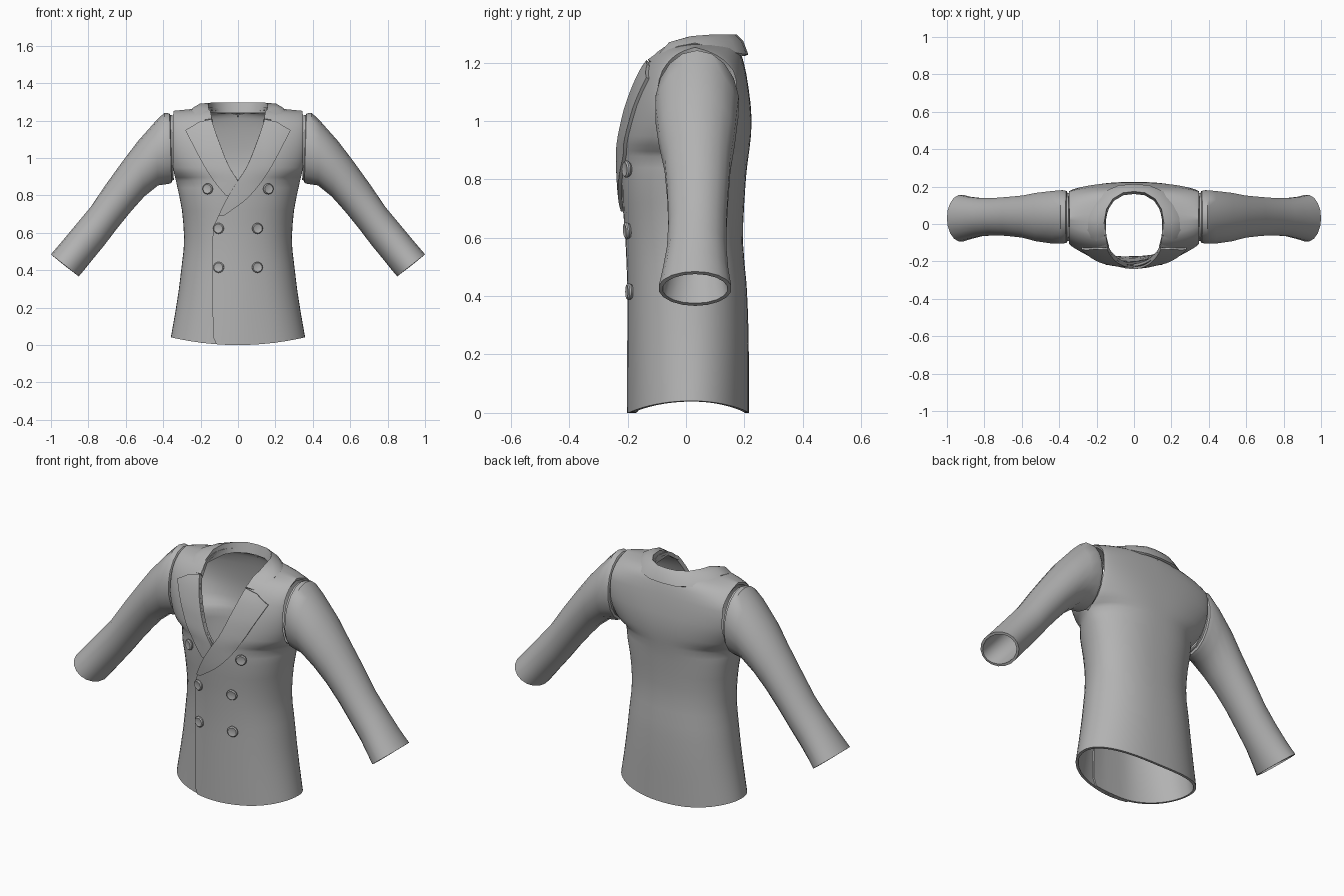
import bpy, bmesh, math
from mathutils import Vector

if "Cube" in bpy.data.objects:
    bpy.data.objects.remove(bpy.data.objects["Cube"])

cloth = bpy.data.materials.new("grey_cloth")
cloth.diffuse_color = (0.45, 0.45, 0.45, 1)
cloth.use_nodes = True
cloth.node_tree.nodes["Principled BSDF"].inputs["Base Color"].default_value = cloth.diffuse_color


def curve(*pts):
    """Smooth monotone interpolation through (key, value) points."""
    k = [p[0] for p in pts]
    v = [p[1] for p in pts]
    d = [(v[i + 1] - v[i]) / (k[i + 1] - k[i]) for i in range(len(k) - 1)]
    m = [d[0]] + [0 if a * b <= 0 else 2 * a * b / (a + b) for a, b in zip(d, d[1:])] + [d[-1]]

    def f(z):
        if z <= k[0]:
            return v[0]
        if z >= k[-1]:
            return v[-1]
        i = max(j for j in range(len(k) - 1) if k[j] <= z)
        h = k[i + 1] - k[i]
        t = (z - k[i]) / h
        return ((2*t**3 - 3*t*t + 1) * v[i] + (t**3 - 2*t*t + t) * h * m[i]
                + (3*t*t - 2*t**3) * v[i + 1] + (t**3 - t*t) * h * m[i + 1])
    return f


# body measurements by height
half_w = curve((0, .352), (.2, .322), (.4, .297), (.56, .281), (.7, .29), (.88, .325), (.95, .34), (1.1, .343), (1.245, .343))
front_y = curve((0, -.187), (.4, -.186), (.6, -.193), (.8, -.211), (.9, -.214), (1, -.202), (1.1, -.172),
                (1.18, -.13), (1.23, -.075), (1.24, -.03), (1.245, .03))
back_y = curve((0, .208), (.2, .208), (.4, .203), (.6, .188), (.8, .198), (1, .218), (1.1, .207),
               (1.2, .182), (1.225, .16), (1.24, .1), (1.245, .03))
arm_f = curve((0, .02), (.8, .03), (.88, .03), (.92, -.05), (.97, -.085), (1.05, -.1), (1.15, -.085),
              (1.2, -.055), (1.23, -.015), (1.245, .03))
arm_b = curve((0, .02), (.8, .03), (.88, .03), (.92, .1), (.97, .14), (1.05, .17), (1.15, .165),
              (1.2, .13), (1.23, .08), (1.245, .03))
front_edge = curve((0, -.115), (.03, -.133), (.55, -.135), (.64, -.125), (.7, -.1), (.8, -.05), (.88, 0),
                   (.95, .045), (1.07, .095), (1.2, .14), (1.245, .152))
back_edge = curve((0, 0), (1.2, 0), (1.225, .07), (1.24, .13), (1.245, .152))
lapel_edge = curve((.685, -.085), (.785, .05), (.925, .16), (1.06, .235), (1.147, .28))


def body_y(x, z, mid, arm):
    e = .5 + .3 * min(1, max(0, (z - .8) / .2))
    r = min(1, abs(x) / half_w(z))
    return arm(z) + (mid(z) - arm(z)) * (1 - r ** 2.4) ** e


def lift(x, z):
    """Shoulder slope at the top, curved hem at the bottom."""
    return (max(0, z - 1) / .245 * .1 * (.345 - abs(x))
            + .04 * (x / half_w(z)) ** 2 * max(0, 1 - z / .3))


def overlap(x):
    """How far the wrapped-over front stands off, fading out towards its side."""
    return .008 * min(1, max(0, (.12 - x) / .12))


def front_at(x, z):
    return body_y(x, z - lift(x, z), front_y, arm_f)


def grid(bm, rows, closed=False):
    vs = [[bm.verts.new(p) for p in r] for r in rows]
    for a, b in zip(vs, vs[1:]):
        n = len(a)
        for i in range(n if closed else n - 1):
            j = (i + 1) % n
            bm.faces.new((a[i], a[j], b[j], b[i]))


def finish(bm, name, thick=0.0, angle=40):
    bmesh.ops.remove_doubles(bm, verts=bm.verts, dist=.0008)
    bmesh.ops.recalc_face_normals(bm, faces=bm.faces)
    me = bpy.data.meshes.new(name)
    bm.to_mesh(me)
    bm.free()
    me.materials.append(cloth)
    ob = bpy.data.objects.new(name, me)
    bpy.context.collection.objects.link(ob)
    bpy.ops.object.select_all(action='DESELECT')
    ob.select_set(True)
    bpy.context.view_layer.objects.active = ob
    if thick:
        mod = ob.modifiers.new("thickness", 'SOLIDIFY')
        mod.thickness = thick
        mod.offset = 0
        bpy.ops.object.modifier_apply(modifier=mod.name)
    bpy.ops.object.shade_smooth_by_angle(angle=math.radians(angle))
    return ob


# torso: two front panels that overlap, and the back
ROWS = [0, .04, .08, .15, .22, .3, .37, .44, .51, .58, .65, .72, .8, .84, .88, .9, .92, .95, 1, 1.05, 1.1,
        1.14, 1.17, 1.19, 1.205, 1.217, 1.227, 1.234, 1.24, 1.243, 1.245]
N = 16
bm = bmesh.new()
for s in (1, -1):
    for mid, arm, edge in ((front_y, arm_f, front_edge), (back_y, arm_b, back_edge)):
        rows = []
        for z in ROWS:
            front = edge is front_edge
            x0 = edge(z + lift(.13, z)) if front and .1 < z < 1.2 else edge(z)
            row = []
            for i in range(N + 1):
                x = x0 + (half_w(z) - x0) * math.sin(math.pi / 2 * i / N)
                y = body_y(x, z, mid, arm)
                if front and z < .95:
                    y -= s * overlap(x) * min(1, (.95 - z) / .1)
                row.append((s * x, y, z + lift(x, z)))
            rows.append(row)
        grid(bm, rows)
finish(bm, "jacket_body", .014)

# lapels draped on the chest
for s, zmin, name in ((1, .69, "lapel_over"), (-1, .8, "lapel_under")):
    bm = bmesh.new()
    rows = []
    for j in range(19):
        row = []
        for i in range(9):
            t = i / 8
            top = 1.205 - .03 * t if t <= .5 else 1.19 - .086 * (t - .5)
            z = zmin + (top - zmin) * j / 18
            x0 = front_edge(z) if s > 0 else max(0, front_edge(z))
            x = x0 + (lapel_edge(z) - x0) * t
            off = .013 + (overlap(x) if s > 0 else 0)
            row.append((s * x, front_at(x, z) - off, z))
        rows.append(row)
    grid(bm, rows)
    finish(bm, name, .012)

# collar: stand, fold, middle and outer edge at stations from centre back to the notch
FOLD = [(0, .175, 1.29), (.06, .168, 1.29), (.115, .135, 1.29), (.15, .08, 1.29), (.163, .01, 1.284),
        (.16, -.06, 1.255), (.143, -.128, 1.207)]
OUTER = [(0, .208, 1.225), (.08, .202, 1.225), (.155, .17, 1.23), (.215, .1, 1.245), (.24, .03, 1.262),
         (.245, -.03, 1.25), (.245, -.08, 1.215)]
bm = bmesh.new()
for s in (1, -1):
    rows = []
    for k, (f, o) in enumerate(zip(FOLD, OUTER)):
        f, o = Vector(f), Vector(o)
        bulge = .012 if k < 6 else -.014
        mid = (f + o) / 2 + Vector((0, -.01 if k > 4 else 0, bulge))
        stand = Vector((f.x * .97, f.y * .95, f.z - (.05 if k < 5 else .015)))
        rows.append([(s * p.x, p.y, p.z) for p in (stand, f, mid, o)])
    grid(bm, rows)
finish(bm, "collar", .012, 50)

# sleeves: rings given by top x z, bottom x z, front y, back y
RINGS = [(.352, 1.222, .345, .888, -.085, .16), (.366, 1.224, .357, .885, -.088, .163),
         (.37, 1.232, .36, .872, -.097, .173), (.392, 1.235, .375, .868, -.1, .176),
         (.437, 1.19, .43, .86, -.1, .172), (.53, 1.085, .505, .80, -.088, .162),
         (.61, .98, .575, .722, -.068, .147), (.70, .855, .65, .63, -.058, .139),
         (.785, .73, .72, .538, -.055, .133), (.86, .64, .78, .465, -.06, .133),
         (.935, .55, .828, .405, -.075, .14), (.995, .48, .857, .371, -.088, .15)]
SIDES = 18
for s, name in ((1, "left_sleeve"), (-1, "right_sleeve")):
    bm = bmesh.new()
    rows = []
    for ux, uz, lx, lz, y0, y1 in RINGS:
        row = []
        for i in range(SIDES):
            a = math.tau * i / SIDES
            c, d = math.cos(a), math.sin(a)
            row.append((s * ((ux + lx) / 2 + (ux - lx) / 2 * c), (y0 + y1) / 2 + (y1 - y0) / 2 * d,
                        (uz + lz) / 2 + (uz - lz) / 2 * c))
        rows.append(row)
    grid(bm, rows, closed=True)
    finish(bm, name, .014)

# six buttons facing along the cloth
for x, z in ((.155, .835), (.1, .625), (.1, .415)):
    for s in (1, -1):
        g = .01
        n = Vector((s * (front_at(x + g, z) - front_at(x - g, z)) / (2 * g), -1,
                    (front_at(x, z + g) - front_at(x, z - g)) / (2 * g))).normalized()
        bm = bmesh.new()
        prof = ((.0, 0), (.024, 0), (.029, .007), (.029, .013), (.024, .018), (.018, .016), (0, .016))
        grid(bm, [[(r * math.cos(math.tau * i / 16), r * math.sin(math.tau * i / 16), h) for i in range(16)]
                  for r, h in prof], closed=True)
        ob = finish(bm, "button", 0, 35)
        ob.rotation_mode = 'QUATERNION'
        ob.rotation_quaternion = n.to_track_quat('Z', 'Y')
        ob.location = Vector((s * x, front_at(x, z), z)) + n * .008
